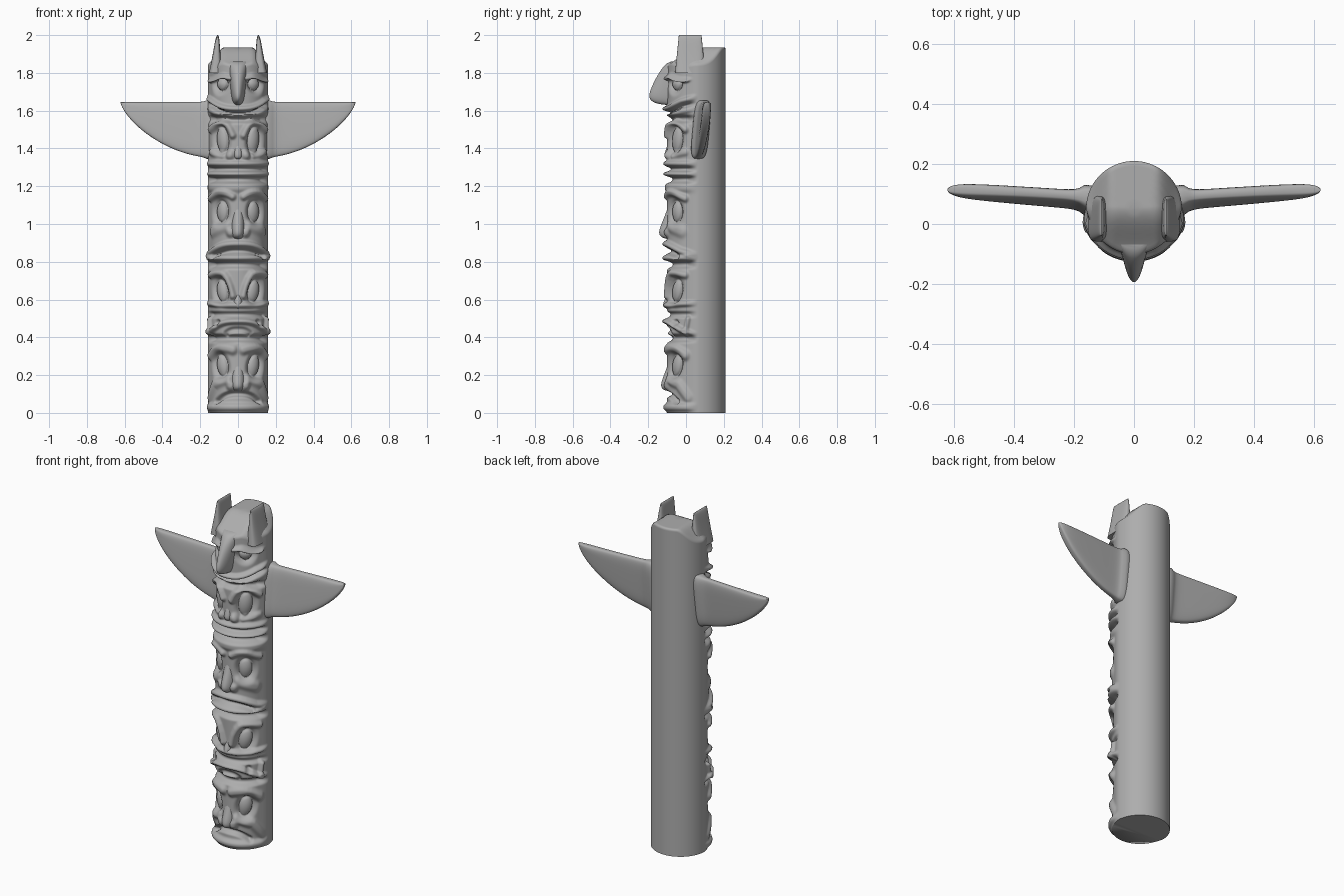
import bpy, bmesh, math
from math import sin, cos, pi, exp

cube = bpy.data.objects.get("Cube")
if cube:
    bpy.data.objects.remove(cube)

RADIUS, CENTRE_Y, TOP = .16, .05, 1.935

stone = bpy.data.materials.new("plain grey")
stone.use_nodes = True
stone.diffuse_color = (.42, .42, .42, 1)
shader = stone.node_tree.nodes["Principled BSDF"]
shader.inputs["Base Color"].default_value = stone.diffuse_color


def step(start, end, value):
    t = min(1, max(0, (value - start) / (end - start)))
    return t * t * (3 - 2 * t)


def rounded(t, power):
    """Full size along most of a part, closing to a point at t = 1."""
    return math.sqrt(max(.001, 1 - t ** power))


def loft(name, rings):
    """Skin a stack of closed rings and cap both ends."""
    bm = bmesh.new()
    rows = [[bm.verts.new(point) for point in ring] for ring in rings]
    count = len(rows[0])
    for low, high in zip(rows, rows[1:]):
        for i in range(count):
            j = (i + 1) % count
            bm.faces.new((low[i], low[j], high[j], high[i]))
    bm.faces.new(reversed(rows[0]))
    bm.faces.new(rows[-1])
    bmesh.ops.recalc_face_normals(bm, faces=bm.faces)
    mesh = bpy.data.meshes.new(name)
    bm.to_mesh(mesh)
    bm.free()
    obj = bpy.data.objects.new(name, mesh)
    bpy.context.collection.objects.link(obj)
    mesh.materials.append(stone)
    bpy.ops.object.select_all(action='DESELECT')
    obj.select_set(True)
    bpy.context.view_layer.objects.active = obj
    bpy.ops.object.shade_smooth_by_angle(angle=math.radians(70))


def oval(centre, a, b, power=2, count=40):
    """Superellipse ring spanned by the half axes a and b."""
    ring = []
    for i in range(count):
        t = 2 * pi * i / count
        c = math.copysign(abs(cos(t)) ** (2 / power), cos(t))
        s = math.copysign(abs(sin(t)) ** (2 / power), sin(t))
        ring.append([m + p * c + q * s for m, p, q in zip(centre, a, b)])
    return ring


# Carving tools: each mark holds its height range and a depth rule on the pole's skin
marks = []


def arc(x):
    return RADIUS * math.asin(min(1, x / RADIUS))


def stroke(path, width=.014, height=.02):
    """Raised ridge, or cut groove when height is negative, on both sides."""
    points = [(arc(x), z) for x, z in path]

    def depth(u, z):
        nearest = 1
        for (ax, az), (bx, bz) in zip(points, points[1:] or points):
            dx, dz = bx - ax, bz - az
            t = ((u - ax) * dx + (z - az) * dz) / max(dx * dx + dz * dz, 1e-9)
            t = min(1, max(0, t))
            nearest = min(nearest, math.hypot(u - ax - t * dx, z - az - t * dz))
        return height * exp(-(nearest / width) ** 3)

    heights = [z for _, z in path]
    marks.append((min(heights) - 2 * width, max(heights) + 2 * width, depth))


def lip(z, sag=0, width=.014, height=.02, reach=RADIUS):
    """Mouth line that bends down by sag toward its corner."""
    spots = [i / 8 for i in range(9)]
    stroke([(reach * t, z - sag * t ** 3) for t in spots], width, height)


def brow(z, inner, outer, width=.018):
    """Arched ridge falling by inner at the nose and outer at the temple."""
    path = []
    for i in range(-4, 5):
        t = i / 4
        path.append((.09 + .06 * t, z - (inner if t < 0 else outer) * t * t))
    stroke(path, width)


def eye(z_mid, wide, tall, tilt=0):
    """Domed eyeball in a sunken socket with a cut outline."""
    c, s = cos(tilt), sin(tilt)

    def depth(u, z):
        du, dz = u - arc(.104), z - z_mid
        r = math.hypot((du * c + dz * s) / wide, (dz * c - du * s) / tall)
        ball = .016 * max(0, 1 - r * r) ** .7
        socket = .02 * exp(-(r / 1.45) ** 6)
        outline = .007 * exp(-((r - 1.1) * 7) ** 2)
        return ball - socket - outline

    marks.append((z_mid - 2 * tall, z_mid + 2 * tall, depth))


def nose(name, top, low, width, reach, flare=.7, curve=1.5):
    """Stack of level ovals growing forward, with nostrils or a beak tip at the end."""
    root, rings = -.05, []
    for i in range(33):
        t = sin(pi / 2 * i / 32)
        size = rounded(t, 9)
        forward = -.03 - reach * t ** curve * size
        side = width * (1 + flare * t) * (.4 + .6 * size)
        rings.append(oval((0, root, top + (low - top) * t), (side, 0, 0), (0, forward, 0)))
    loft(name, rings)


# Grooves dividing the five heads
for z in (1.555, 1.235, .785, .395):
    lip(z, width=.018, height=-.03)

# Bird head: brows, eyes, lips rising to the corners
brow(1.83, .01, .03, .03)
eye(1.75, .042, .042)
lip(1.61, -.06, height=.024)
lip(1.588, -.05, .009, -.02)
lip(1.57, -.04, height=.012)
nose("beak", 1.86, 1.63, .055, .14, -.4, .6)

# Second head: arched brows, large eyes, flat mouth
brow(1.54, .07, .04)
eye(1.445, .045, .066, -.2)
stroke([(.045, 1.365)], .024)
stroke([(.09, 1.365), (.15, 1.38)], .018, .012)
lip(1.32)
lip(1.29, 0, .011)
marks.pop()
lip(1.29, 0, .011, -.02)
lip(1.263)
nose("second_nose", 1.5, 1.34, .022, .05)

# Third head: forehead, brows, eyes, frowning mouth
lip(1.195, 0, .026, .012)
brow(1.165, .02, .03)
eye(1.065, .044, .052)
stroke([(.04, .955)], .024)
stroke([(.07, .99), (.14, .96)], .03, .012)
lip(.895, .06, .016, .024)
lip(.857, .03, .012, -.022, .13)
lip(.82, 0, .016, .025)
nose("third_nose", 1.17, .92, .027, .09)

# Fourth head: slanted brows and eyes, arched mouth
brow(.74, .12, .01)
eye(.645, .042, .058, -.45)
lip(.57, -.01)
lip(.52, 0, .014, -.018)
lip(.485, .07, .014, .026)
stroke([(.15, .42), (.155, .5)])
lip(.44, .02, .014, -.016, .07)
stroke([(.115, .475)], .018, -.018)
nose("fourth_nose", .7, .55, .021, .06)

# Fifth head: heavy brows, eyes, open frown
brow(.345, .01, .04, .025)
eye(.25, .042, .056, -.4)
stroke([(.04, .145)], .024)
stroke([(.06, .18), (.13, .15), (.155, .08)], .025, .016)
lip(.1, .04, .014, -.026, .12)
lip(.03, 0, .02)
nose("fifth_nose", .34, .115, .028, .075)


def pole_point(angle, z, scale, active):
    u = abs(angle) * RADIUS
    radius = RADIUS
    fade = 1 - step(.19, .27, u)
    if fade:
        carve = sum(depth(u, z) for low, high, depth in active)
        radius += fade * (max(-.045, min(.03, carve)) - .01)
    x = scale * radius * sin(angle)
    y = CENTRE_Y - scale * radius * cos(angle)
    # Crown slopes down toward the brow and the sides
    drop = .1 * step(.06, -.13, y) + .09 * step(.07, .17, abs(x))
    return x, y, z - min(.13, drop) * step(1.7, TOP, z)


# Carved pole, with finer spacing on the front
FRONT, FINE, COARSE = 1.7, 130, 36
angles = [FRONT * (2 * i / FINE - 1) for i in range(FINE)]
angles += [FRONT + 2 * (pi - FRONT) * i / COARSE for i in range(COARSE)]
angles = [a if a <= pi else a - 2 * pi for a in angles]
levels = [((TOP - .01) * i / 400, 1) for i in range(401)]
levels += [(TOP - .003, .985), (TOP, .95)]
levels += [(TOP, 1 - i / 9) for i in range(1, 9)]
rings = []
for z, scale in levels:
    active = [mark for mark in marks if mark[0] < z < mark[1]]
    rings.append([pole_point(a, z, scale, active) for a in angles])
loft("carved_pole", rings)


def ear_ring(side, t):
    wide = (.01 + .026 * (1 - t) ** 1.3) * rounded(t, 12)
    deep = .06 + .02 * (1 - t)
    x = .108 + .01 * (1 - t)
    return oval((side * x, .022, 1.8 + .2 * t), (wide, 0, 0), (0, deep, 0), 3.5)


def wing_ring(side, t):
    """Straight top edge and a curved lower edge, flaring where it meets the pole."""
    along = max(0, t)
    flare = .02 * exp(-25 * along)
    x = .165 + .457 * t
    half = .14 * (1 - along ** 1.7) ** .74 + .005 * rounded(along, 9) + flare / 2
    thick = .024 * rounded(along, 12) + flare
    middle = (side * x, .067 + .075 * x, 1.645 - half + flare / 2)
    return oval(middle, (0, thick, 0), (0, .09 * half, half), 4)


# Ears and wings on both sides
for side, label in ((1, "left"), (-1, "right")):
    loft(label + "_ear", [ear_ring(side, sin(pi / 2 * i / 16)) for i in range(17)])
    loft(label + "_wing", [wing_ring(side, sin(pi / 2 * i / 40)) for i in range(-3, 41)])
